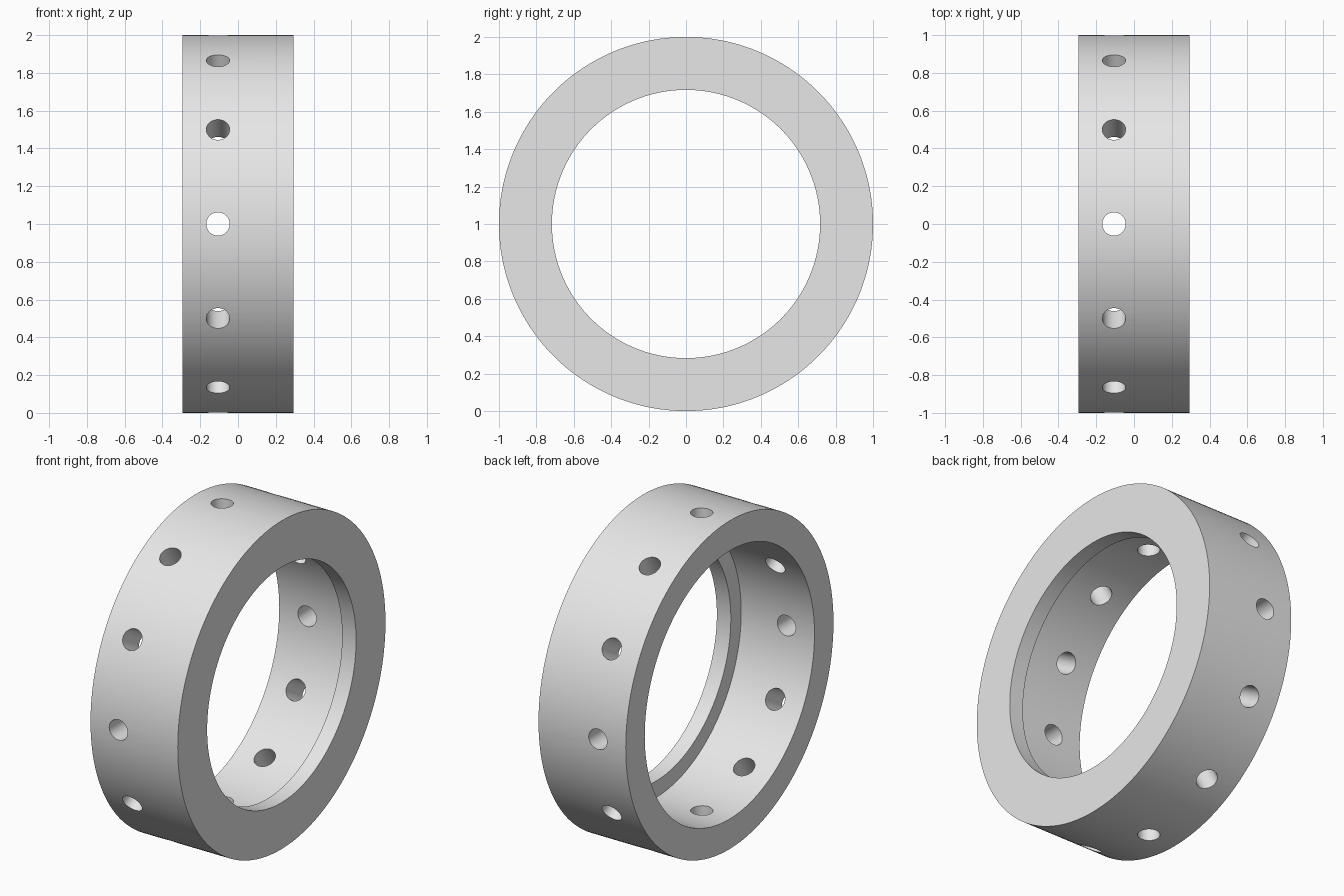
import bpy
import bmesh
from math import pi, radians
from mathutils import Matrix, Vector

cube = bpy.data.objects.get("Cube")
if cube:
    bpy.data.objects.remove(cube, do_unlink=True)

HALF_WIDTH = 0.294
OUTER, BORE, LIP = 1.0, 0.817, 0.717
LIP_START = 0.2
HOLE_X, HOLE_RADIUS, HOLE_COUNT = -0.106, 0.062, 12
SEGMENTS = 180
CENTRE = Vector((0, 0, 1))

grey = bpy.data.materials.new("light grey")
grey.use_nodes = True
grey.diffuse_color = (0.8, 0.8, 0.8, 1)
grey.node_tree.nodes["Principled BSDF"].inputs["Base Color"].default_value = (0.8, 0.8, 0.8, 1)


def make_object(name, bm):
    bmesh.ops.recalc_face_normals(bm, faces=bm.faces)
    mesh = bpy.data.meshes.new(name)
    bm.to_mesh(mesh)
    bm.free()
    mesh.materials.append(grey)
    obj = bpy.data.objects.new(name, mesh)
    bpy.context.collection.objects.link(obj)
    obj.location = CENTRE
    return obj


# Ring body: stepped section (x, radius) turned around the x axis
section = [(-HALF_WIDTH, BORE), (-HALF_WIDTH, OUTER), (HALF_WIDTH, OUTER),
           (HALF_WIDTH, LIP), (LIP_START, LIP), (LIP_START, BORE)]
bm = bmesh.new()
verts = [bm.verts.new((x, 0, r)) for x, r in section]
edges = [bm.edges.new((verts[i - 1], verts[i])) for i in range(len(verts))]
bmesh.ops.spin(bm, geom=verts + edges, cent=(0, 0, 0), axis=(1, 0, 0),
               angle=2 * pi, steps=SEGMENTS, use_merge=True)
bmesh.ops.remove_doubles(bm, verts=bm.verts, dist=0.0001)
ring = make_object("ring_body", bm)

# Radial holes: one pin per hole, evenly spaced around the ring
bm = bmesh.new()
for i in range(HOLE_COUNT):
    place = (Matrix.Rotation(radians(360 / HOLE_COUNT * i), 4, "X")
             @ Matrix.Translation((HOLE_X, 0, 0.9)))
    bmesh.ops.create_cone(bm, cap_ends=True, segments=40, radius1=HOLE_RADIUS,
                          radius2=HOLE_RADIUS, depth=0.5, matrix=place)
pins = make_object("hole_cutter", bm)
pins.hide_render = True

# Drill the holes, then remove the cutter
drill = ring.modifiers.new("drill_holes", "BOOLEAN")
drill.operation = "DIFFERENCE"
drill.solver = "EXACT"
drill.object = pins
bpy.ops.object.select_all(action="DESELECT")
ring.select_set(True)
bpy.context.view_layer.objects.active = ring
bpy.ops.object.modifier_apply(modifier=drill.name)
bpy.data.objects.remove(pins, do_unlink=True)
bpy.ops.object.shade_smooth_by_angle(angle=radians(30))
